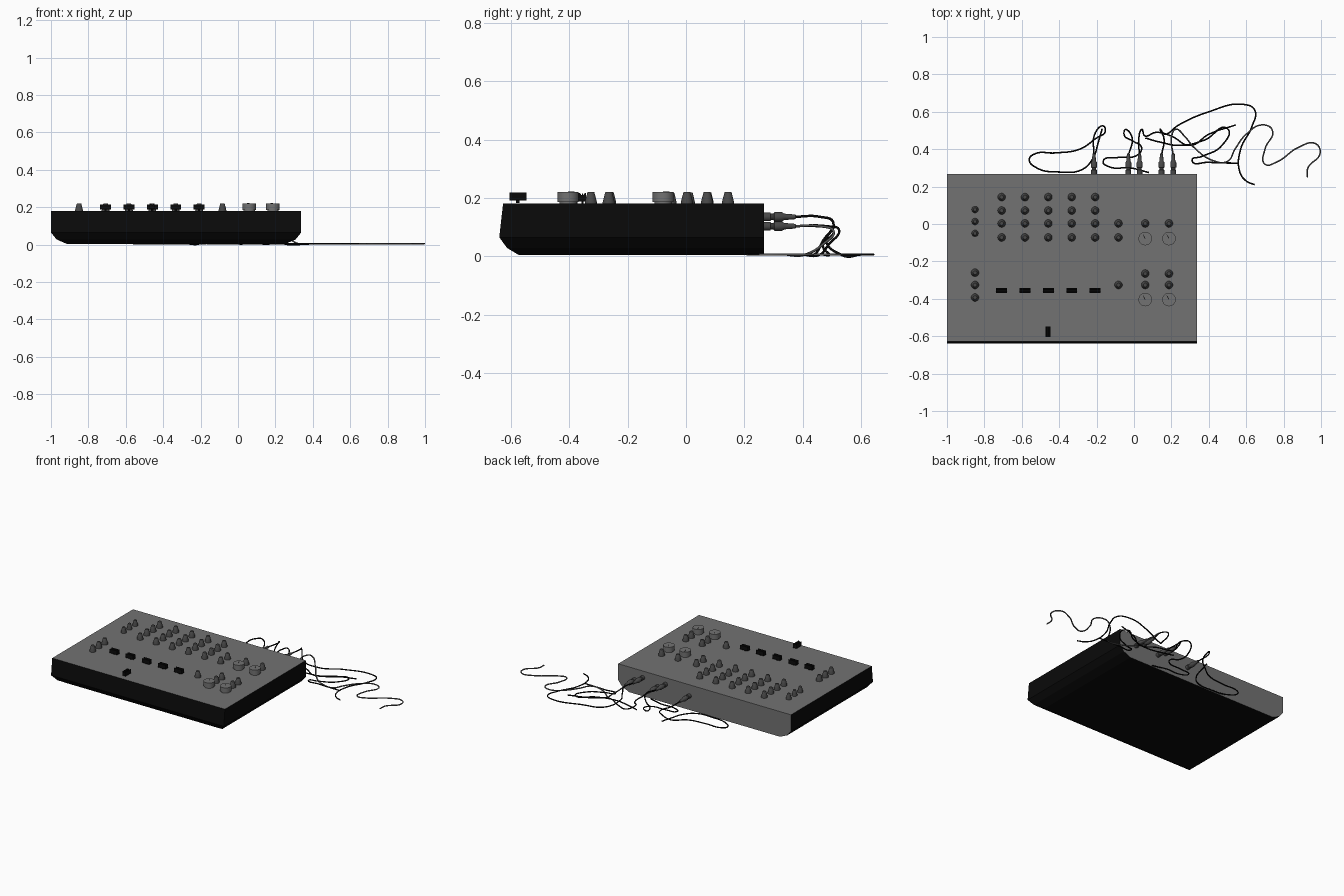
import bpy, bmesh, math
from mathutils import Matrix, Vector

old = bpy.data.objects.get("Cube")
if old:
    bpy.data.objects.remove(old)


def material(name, value):
    mat = bpy.data.materials.new(name)
    mat.use_nodes = True
    colour = (value, value, value, 1)
    mat.diffuse_color = colour
    mat.node_tree.nodes["Principled BSDF"].inputs["Base Color"].default_value = colour
    return mat


black = material("black", 0.003)
panel_grey = material("panel grey", 0.17)
knob_grey = material("knob dark grey", 0.065)
cable_grey = material("cable grey", 0.1)

TOP = 0.18        # height of the control panel
BACK = 0.267      # rear face of the case


def to_mesh(bm, name, *mats):
    bmesh.ops.recalc_face_normals(bm, faces=bm.faces[:])
    mesh = bpy.data.meshes.new(name)
    bm.to_mesh(mesh)
    bm.free()
    for mat in mats:
        mesh.materials.append(mat)
    return mesh


def place(name, mesh, location=(0, 0, 0), turn=0):
    obj = bpy.data.objects.new(name, mesh)
    obj.location = location
    obj.rotation_euler.z = turn
    bpy.context.collection.objects.link(obj)
    return obj


def loft(bm, rings):
    """Skin a stack of closed rings and cap both ends."""
    rows = [[bm.verts.new(p) for p in ring] for ring in rings]
    for low, high in zip(rows, rows[1:]):
        for i in range(len(low)):
            j = (i + 1) % len(low)
            bm.faces.new((low[i], low[j], high[j], high[i]))
    bm.faces.new(rows[0][::-1])
    bm.faces.new(rows[-1])


def lathe(name, profile, mat, sides=20, along_y=False):
    """Turn a (radius, height) profile about z, or about y."""
    bm = bmesh.new()
    angles = [math.tau * i / sides for i in range(sides)]
    loft(bm, [[(r * math.cos(a), r * math.sin(a), h) for a in angles] for r, h in profile])
    if along_y:
        bm.transform(Matrix.Rotation(-math.pi / 2, 4, "X"))
    mesh = to_mesh(bm, name, mat)
    mesh.shade_smooth()
    mesh.set_sharp_from_angle(angle=math.radians(35))
    return mesh


def box(bm, size, centre):
    bmesh.ops.create_cube(bm, size=1, matrix=Matrix.Translation(centre) @ Matrix.Diagonal((*size, 1)))


# Case: undercut at the sides and front, straight at the back
bm = bmesh.new()
rings = []
for inset, front, z in ((0.085, -0.573, 0.004), (0.03, -0.613, 0.028),
                        (0, -0.64, 0.065), (0, -0.627, TOP)):
    left, right = 0.338 - inset, -1 + inset
    rings.append([(right, front, z), (left, front, z), (left, BACK, z), (right, BACK, z)])
loft(bm, rings)
bmesh.ops.recalc_face_normals(bm, faces=bm.faces[:])
for face in bm.faces:
    face.material_index = int(face.normal.z > 0.9 or face.normal.y > 0.9)
place("case", to_mesh(bm, "case", black, panel_grey))

# Small tapered knobs
knob = lathe("small_knob", [(0.021, 0), (0.02, 0.008), (0.012, 0.039), (0.01, 0.041)], knob_grey)
mini_knob = lathe("mini_knob", [(0.018, 0), (0.017, 0.008), (0.01, 0.037), (0.009, 0.039)], knob_grey)
channels = [-0.708 + 0.125 * i for i in range(5)]
rows = [0.144, 0.072, 0.003, -0.072]
masters = [0.06, 0.187]
spots = [(x, y) for x in channels for y in rows]
spots += [(-0.083, y) for y in (0.003, -0.072, -0.326)]
spots += [(x, y) for x in masters for y in (0.003, -0.265, -0.326)]
spots += [(-0.85, y) for y in (-0.26, -0.326, -0.393)]
for x, y in spots:
    place("small_knob", knob, (x, y, TOP))
for y in (0.077, 0.013, -0.05):
    place("mini_knob", mini_knob, (-0.85, y, TOP))

# Large round knobs with a pointer line
dial = lathe("large_knob", [(0.03, 0), (0.03, 0.006), (0.036, 0.006), (0.036, 0.04)], panel_grey, 32)
bm = bmesh.new()
box(bm, (0.003, 0.024, 0.002), (0, 0.012, 0.0405))
pointer = to_mesh(bm, "pointer", black)
for x in masters:
    for y in (-0.078, -0.404):
        place("large_knob", dial, (x, y, TOP))
        place("knob_pointer", pointer, (x, y, TOP), 0.5)

# Slider caps: stem, waisted grip and centre ridge
bm = bmesh.new()
box(bm, (0.012, 0.006, 0.014), (0, 0, 0.007))
profile = [(-0.013, 0.008), (0.013, 0.008), (0.013, 0.036), (0.008, 0.036),
           (0.004, 0.03), (-0.004, 0.03), (-0.008, 0.036), (-0.013, 0.036)]
loft(bm, [[(x, y, z) for y, z in profile] for x in (-0.029, 0.029)])
box(bm, (0.05, 0.003, 0.006), (0, 0, 0.032))
slider = to_mesh(bm, "slider_cap", black)
for x in channels:
    place("channel_slider", slider, (x, -0.355, TOP))
place("cross_slider", slider, (-0.46, -0.576, TOP + 0.003), math.pi / 2)

# Rear plugs, alternating between two rows of sockets
plug = lathe("plug", [(0.015, -0.002), (0.015, 0.022), (0.011, 0.024), (0.011, 0.032), (0.016, 0.036),
                      (0.016, 0.062), (0.011, 0.07), (0.008, 0.108), (0.005, 0.11)],
             knob_grey, 16, along_y=True)
LOW, HIGH = 0.103, 0.135
plugs = [(-0.214, LOW), (-0.03, HIGH), (0.03, LOW), (0.147, HIGH), (0.21, LOW)]
for x, z in plugs:
    place("plug", plug, (x, BACK, z))


def cable(name, path, mat, start=None):
    """Smooth tube that leaves a plug, drops and then lies on the floor."""
    points = []
    if start:
        x, z = start
        points.append((x, BACK + 0.1, z))
        heights = [z, z * 0.85, z * 0.4]
    else:
        heights = []
    for i, (x, y) in enumerate(path):
        points.append((x, y, heights[i] if i < len(heights) else 0.006))
    data = bpy.data.curves.new(name, "CURVE")
    data.dimensions = "3D"
    data.bevel_depth = 0.0042
    data.bevel_resolution = 2
    data.resolution_u = 8
    data.use_fill_caps = True
    data.materials.append(mat)
    spline = data.splines.new("BEZIER")
    spline.bezier_points.add(len(points) - 1)
    for knot, p in zip(spline.bezier_points, points):
        knot.co = p
        knot.handle_left_type = knot.handle_right_type = "AUTO"
    place(name, data)


# Loose cables behind the case
cable("cable_far_right",
      [(-.21, .48), (-.17, .525), (-.155, .49), (-.2, .46), (-.29, .4), (-.42, .38), (-.53, .375),
       (-.56, .345), (-.52, .3), (-.4, .278), (-.28, .29), (-.22, .35), (-.19, .44), (-.17, .51)],
      black, plugs[0])
cable("cable_right",
      [(-.01, .46), (-.04, .505), (-.05, .47), (0, .44), (.04, .41), (.02, .37),
       (-.09, .355), (-.165, .335), (-.13, .305), (-.02, .3), (.08, .275)],
      black, plugs[1])
cable("cable_middle",
      [(.025, .45), (.04, .505), (.06, .47), (.12, .49), (.2, .47), (.3, .42), (.4, .48), (.545, .53)],
      black, plugs[2])
cable("cable_left",
      [(.16, .46), (.14, .505), (.17, .48), (.24, .53), (.4, .6), (.58, .64), (.645, .61),
       (.63, .52), (.57, .4), (.565, .28), (.6, .23), (.645, .21)],
      black, plugs[3])
cable("cable_far_left",
      [(.2, .46), (.22, .505), (.27, .47), (.32, .41), (.42, .34), (.5, .335), (.54, .4),
       (.6, .48), (.69, .53), (.74, .5), (.7, .4), (.7, .32), (.76, .33), (.88, .41),
       (.97, .43), (.995, .38), (.93, .3), (.925, .25)],
      cable_grey, plugs[4])
cable("cable_loose_end",
      [(.06, .46), (.13, .44), (.25, .42), (.38, .45), (.5, .51), (.47, .42),
       (.36, .36), (.31, .34), (.4, .33), (.56, .325)], black)
